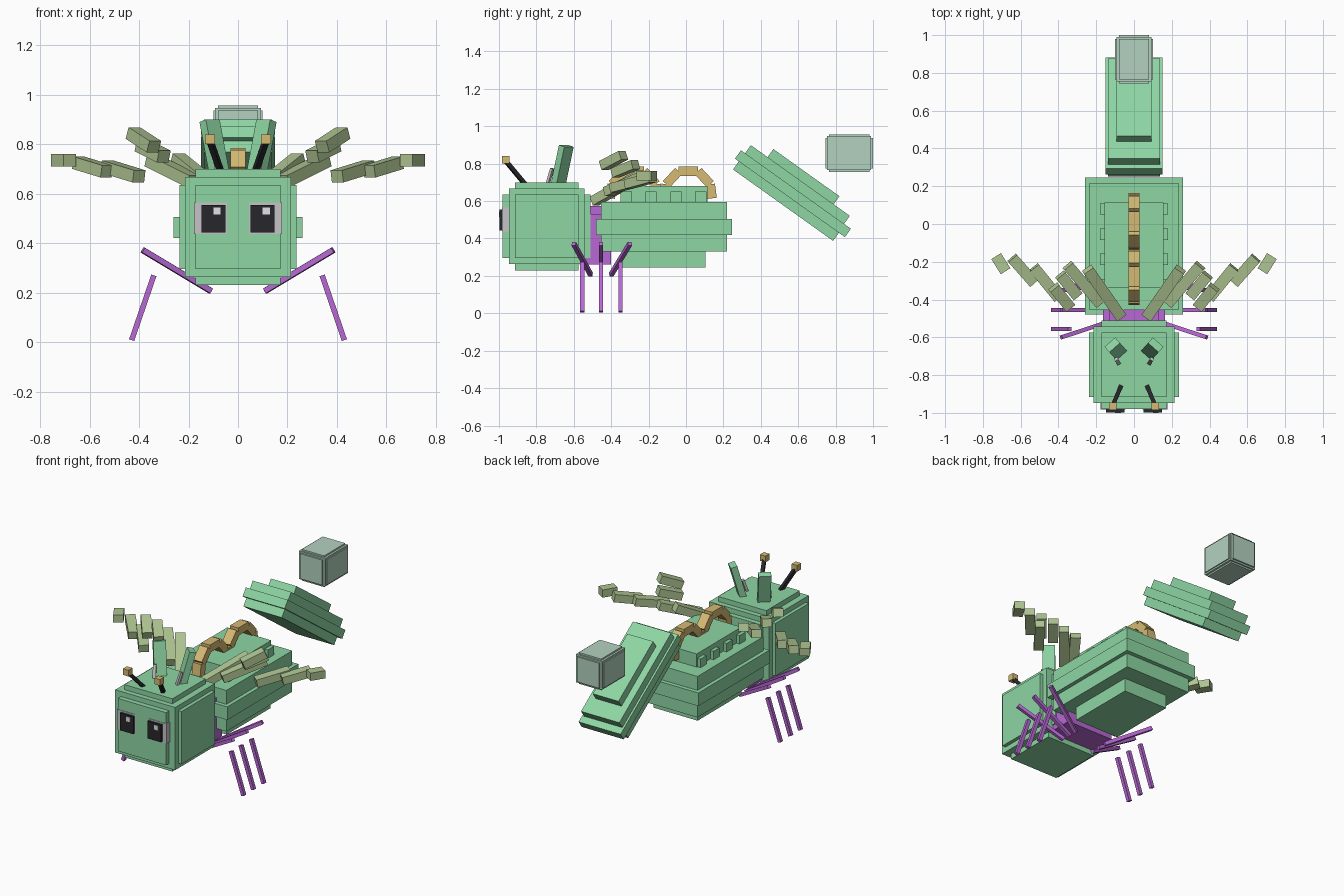
import bpy
from mathutils import Matrix, Vector

default_cube = bpy.data.objects.get("Cube")
if default_cube:
    bpy.data.objects.remove(default_cube, do_unlink=True)


def material(name, red, green, blue):
    mat = bpy.data.materials.new(name)
    mat.use_nodes = True
    colour = (red, green, blue, 1)
    mat.diffuse_color = colour
    mat.node_tree.nodes["Principled BSDF"].inputs["Base Color"].default_value = colour
    return mat


GREEN = material("mint green", .27, .67, .37)
PALE = material("pale grey green", .45, .64, .52)
PURPLE = material("orchid purple", .48, .14, .66)
GOLD = material("sandy gold", .66, .49, .17)
OLIVE = material("wing olive", .43, .56, .29)
BLACK = material("near black", .02, .02, .025)
GREY = material("eye grey", .56, .56, .58)
WHITE = material("glint white", .85, .85, .88)


def block(name, mat, size, frame):
    """Cuboid of the given size placed by a matrix."""
    bpy.ops.mesh.primitive_cube_add(size=1)
    obj = bpy.context.object
    obj.name = name
    obj.data.name = name
    obj.data.transform(frame @ Matrix.Diagonal((*size, 1)))
    obj.data.materials.append(mat)
    return obj


def box(name, mat, xs, ys, zs, frame=Matrix()):
    """Cuboid given by its lower and upper limits on each axis."""
    spans = (xs, ys, zs)
    centre = Vector([(low + high) / 2 for low, high in spans])
    size = [high - low for low, high in spans]
    return block(name, mat, size, frame @ Matrix.Translation(centre))


def centred(name, mat, half_width, ys, zs, frame=Matrix()):
    return box(name, mat, (-half_width, half_width), ys, zs, frame)


def sided(name, mat, side, xs, ys, zs):
    """Box on one side of the body."""
    return box(side_name(name, side), mat, sorted(side * x for x in xs), ys, zs)


def side_name(name, side):
    return ("left_" if side > 0 else "right_") + name


def beam(name, mat, start, end, width, depth, side=1):
    """Square bar between two points, its width kept level."""
    start, end = (Vector((side * p[0], p[1], p[2])) for p in (start, end))
    along = (end - start).normalized()
    level = along.cross(Vector((0, 0, 1)))
    level = level.normalized() if level.length > .01 else Vector((1, 0, 0))
    frame = Matrix((level, along.cross(level), along)).transposed().to_4x4()
    frame.translation = (start + end) / 2
    return block(name, mat, (width, depth, (end - start).length), frame)


def rounded_block(name, mat, half_width, ys, zs, step):
    """Crossed boxes that form a cube with stepped edges."""
    def shrink(span, amount):
        return span[0] + amount, span[1] - amount
    for label, dx, dy, dz in (("sides", 0, 1, 1), ("ends", 1, 0, 1),
                              ("top", 1, 1, 0), ("core", .35, .5, .5)):
        centred(name + "_" + label, mat, half_width - dx * step,
                shrink(ys, dy * step), shrink(zs, dz * step), )


# Head and thorax
rounded_block("head", GREEN, .237, (-.98, -.51), (.23, .7), .065)
centred("thorax", PURPLE, .165, (-.57, -.4), (.26, .53))
centred("thorax_ridge", PURPLE, .13, (-.52, -.4), (.53, .575))

# Layered shell
centred("shell_middle", GREEN, .26, (-.48, .245), (.42, .505))
centred("shell_upper", GREEN, .235, (-.455, .218), (.505, .595))
centred("shell_lower", GREEN, .235, (-.455, .218), (.33, .42))
centred("shell_top", GREEN, .157, (-.34, .115), (.595, .68))
centred("shell_bottom", GREEN, .157, (-.34, .105), (.245, .33))

# Raised tail, layered along a tilted axis
along = Vector((0, .814, -.581))
normal = Vector((0, .581, .814))
tilt = Matrix((Vector((1, 0, 0)), along, normal)).transposed().to_4x4()
centred("tail_lower", GREEN, .137, (-.242, .415), (.772, .825), tilt)
centred("tail_middle", GREEN, .15, (-.267, .455), (.825, .88), tilt)
centred("tail_upper", GREEN, .137, (-.24, .41), (.88, .933), tilt)
centred("tail_top", GREEN, .092, (-.13, .304), (.933, .986), tilt)
rounded_block("tail_lantern", PALE, .1, (.745, 1), (.755, .957), .02)

# Two segmented arches on the back
arch = [(-.125, .615), (-.115, .69), (-.05, .76), (.055, .76), (.12, .69), (.13, .615)]
for label, shift in (("rear", .01), ("front", -.28)):
    for a, b in zip(arch, arch[1:]):
        beam(label + "_arch_segment", GOLD, (0, a[0] + shift, a[1]),
             (0, b[0] + shift, b[1]), .06, .05)

feathers = [
    ((.07, -.49, .6), (.245, -.24, .74)),
    ((.18, -.42, .65), (.35, -.22, .735)),
    ((.34, -.44, .79), (.425, -.335, .845)),
    ((.3, -.38, .75), (.39, -.27, .795)),
    ((.4, -.39, .67), (.53, -.23, .71)),
    ((.53, -.31, .69), (.645, -.18, .725)),
    ((.68, -.25, .735), (.73, -.17, .735)),
]

for side in (-1, 1):
    # Studs along the shell
    for i in range(4):
        y = -.32 + i * .133
        sided("shell_stud", GREEN, side, (.15, .18), (y - .03, y + .03), (.59, .65))

    # Eyes
    sided("eye_white", GREY, side, (.045, .178), (-.983, -.915), (.437, .565))
    sided("pupil", BLACK, side, (.05, .147), (-.997, -.98), (.443, .555))
    glint = side * .1 + .015
    box(side_name("eye_glint", side), WHITE, (glint - .015, glint + .015),
        (-1, -.996), (.515, .545))

    # Ears and antennae
    beam(side_name("ear", side), GREEN, (.075, -.685, .68), (.115, -.64, .895),
         .075, .04, side)
    beam(side_name("ear_spike", side), GREY, (.08, -.74, .69), (.095, -.715, .775),
         .02, .015, side)
    beam(side_name("antenna", side), BLACK, (.07, -.86, .69), (.112, -.96, .81),
         .022, .022, side)
    sided("antenna_tip", GOLD, side, (.093, .133), (-.985, -.945), (.8, .84))

    # Wing feathers
    for start, end in feathers:
        beam(side_name("wing_feather", side), OLIVE, start, end, .06, .05, side)

    # Legs, with detached lower parts
    for hip, knee, foot in ((-.51, -.6, -.555), (-.455, -.455, -.455), (-.4, -.3, -.35)):
        beam(side_name("upper_leg", side), PURPLE, (.11, hip, .207),
             (.385, knee, .372), .022, .022, side)
        beam(side_name("lower_leg", side), PURPLE, (.34, foot, .27),
             (.43, foot, .008), .022, .022, side)
